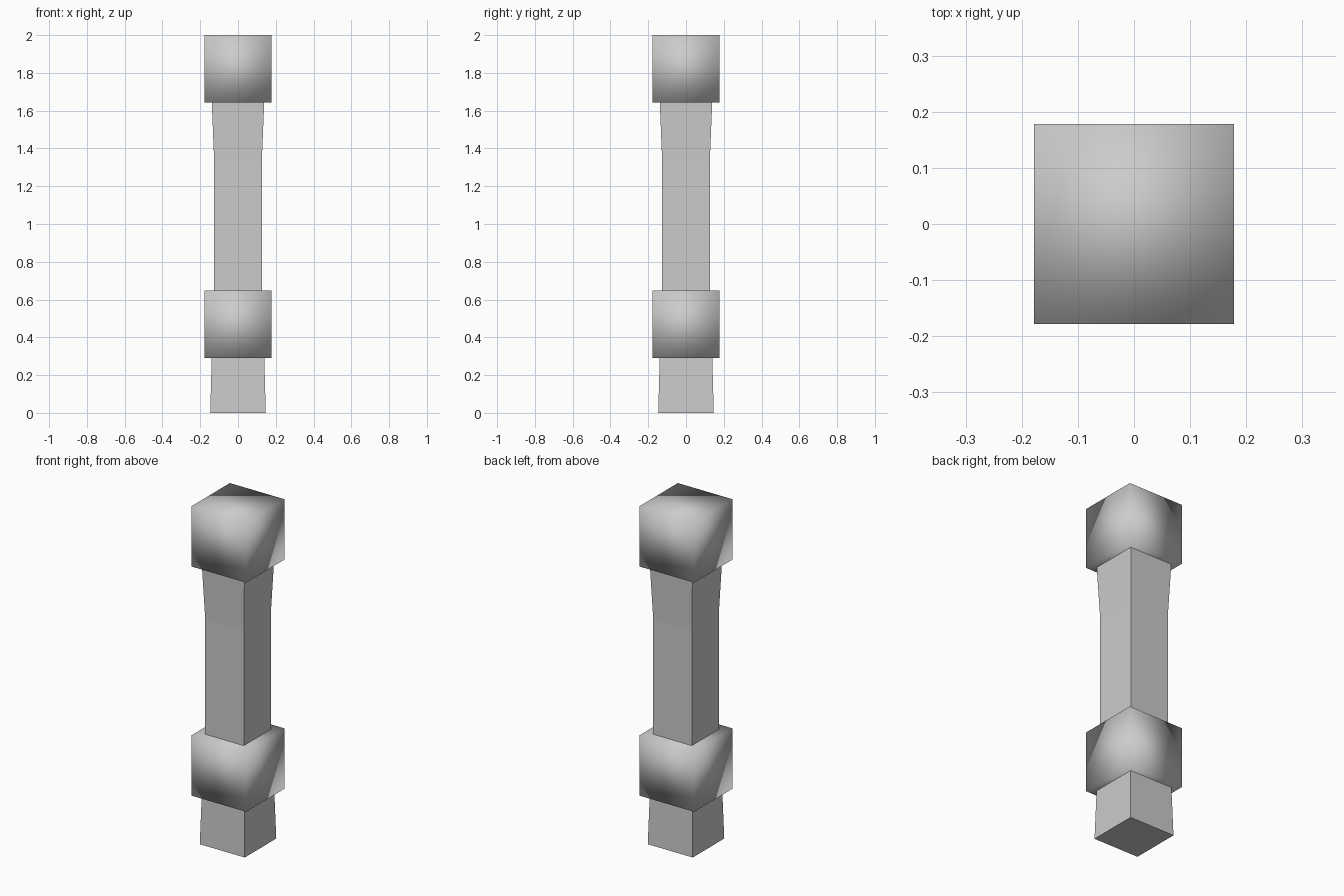
import bpy
import bmesh

cube = bpy.data.objects.get("Cube")
if cube:
    bpy.data.objects.remove(cube, do_unlink=True)

# Single grey finish
grey = bpy.data.materials.new("plain_grey")
grey.use_nodes = True
GREY = (0.6, 0.6, 0.6, 1)
grey.diffuse_color = GREY
grey.node_tree.nodes["Principled BSDF"].inputs["Base Color"].default_value = GREY


def square_column(name, profile, smooth=False):
    """Stack square sections given as (half width, height) and close the ends."""
    bm = bmesh.new()
    rings = [[bm.verts.new((sx * w, sy * w, z))
              for sx, sy in ((-1, -1), (1, -1), (1, 1), (-1, 1))]
             for w, z in profile]
    bm.faces.new(rings[0][::-1])
    bm.faces.new(rings[-1])
    for low, high in zip(rings, rings[1:]):
        for i in range(4):
            j = (i + 1) % 4
            bm.faces.new((low[i], low[j], high[j], high[i]))
    for face in bm.faces:
        face.smooth = smooth
    mesh = bpy.data.meshes.new(name)
    bm.to_mesh(mesh)
    bm.free()
    mesh.materials.append(grey)
    obj = bpy.data.objects.new(name, mesh)
    bpy.context.collection.objects.link(obj)
    return obj


# Slim shaft, flared towards both ends
square_column("shaft", [(0.147, 0), (0.139, 0.30), (0.126, 0.60),
                        (0.126, 1.33), (0.139, 1.65)])

# Block around the lower shaft and block on top, softly shaded
for name, base in (("lower_block", 0.29), ("top_block", 1.643)):
    square_column(name, [(0.178, base), (0.178, base + 0.357)], smooth=True)
